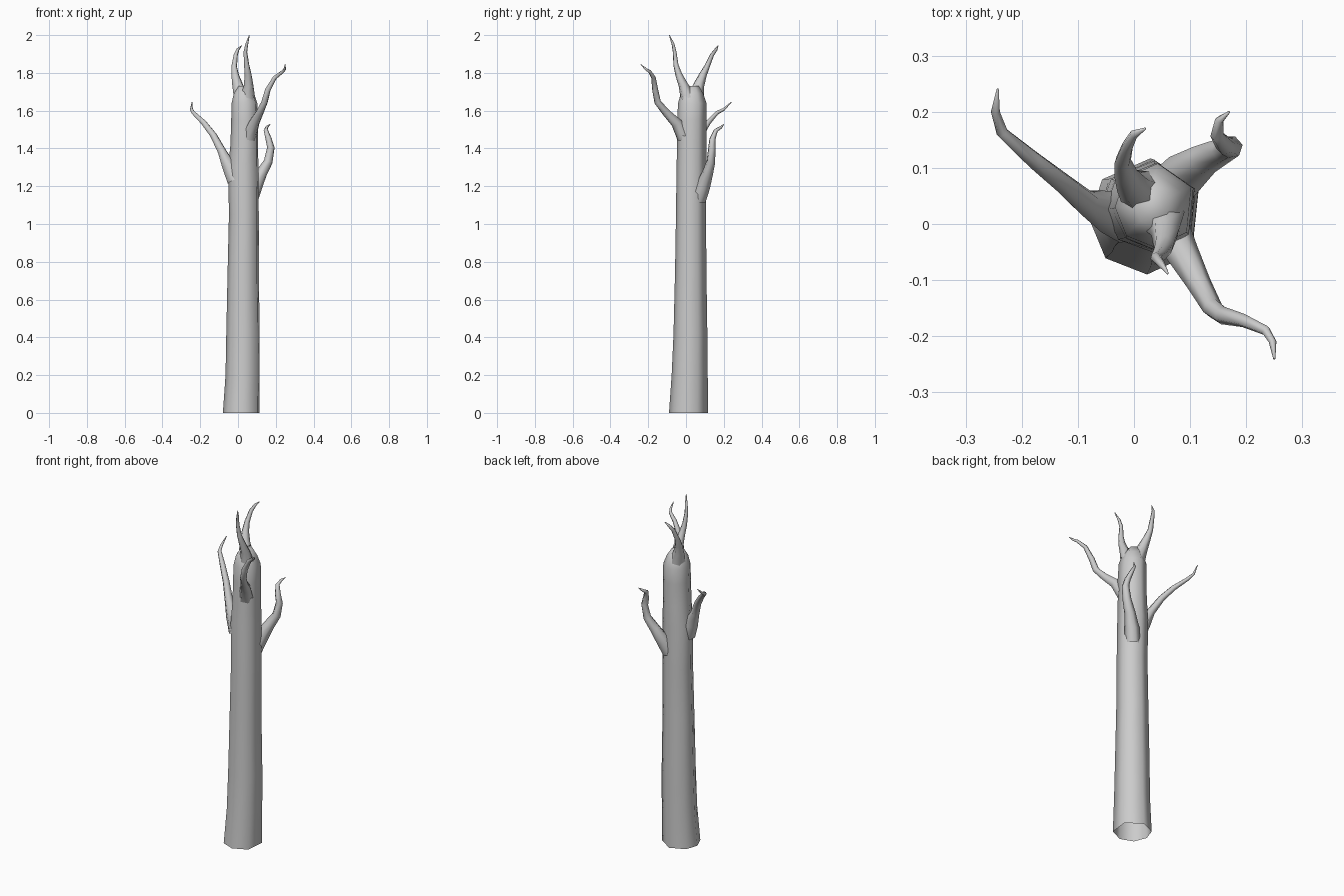
import bpy, bmesh, math
from mathutils import Vector


def loft(name, rings, close_end=True):
    """Skin a list of vertex rings; the start stays open."""
    bm = bmesh.new()
    loops = [[bm.verts.new(p) for p in r] for r in rings]
    n = len(rings[0])
    for a, b in zip(loops, loops[1:]):
        for i in range(n):
            j = (i + 1) % n
            bm.faces.new((a[i], a[j], b[j], b[i]))
    if close_end:
        bm.faces.new(loops[-1])
    for f in bm.faces:
        f.smooth = True
    me = bpy.data.meshes.new(name)
    bm.to_mesh(me)
    bm.free()
    ob = bpy.data.objects.new(name, me)
    bpy.context.collection.objects.link(ob)
    return ob


def branch(name, pts, sides=6):
    """Tapered tube through (x, y, z, radius) points."""
    path = [Vector(p[:3]) for p in pts]
    rings = []
    side = None
    for k, p in enumerate(path):
        t = (path[min(k + 1, len(path) - 1)] - path[max(k - 1, 0)]).normalized()
        ref = side if side else Vector((1, 0.3, 0))
        side = (ref - t * ref.dot(t)).normalized()
        up = t.cross(side)
        r = pts[k][3]
        rings.append([p + r * (math.cos(a) * side + math.sin(a) * up)
                      for a in (i * math.tau / sides for i in range(sides))])
    return loft(name, rings)


# Trunk: seven-sided section fitted to (z, xmin, xmax, ymin, ymax)
section = [(0, .48), (.15, .14), (.53, 0), (.94, .18), (1, .72), (.56, 1), (.12, .82)]
levels = [
    (0, -.08, .115, -.09, .117),
    (.2, -.066, .115, -.076, .115),
    (.42, -.062, .115, -.066, .113),
    (.75, -.055, .11, -.058, .108),
    (1.05, -.048, .11, -.053, .106),
    (1.3, -.052, .108, -.05, .108),
    (1.42, -.04, .106, -.047, .108),
    (1.55, -.036, .106, -.047, .108),
    (1.64, -.034, .102, -.042, .108),
    (1.69, -.022, .085, -.028, .092),
    (1.73, .003, .062, -.005, .068),
]
loft("trunk", [[(x0 + u * (x1 - x0), y0 + v * (y1 - y0), z) for u, v in section]
               for z, x0, x1, y0, y1 in levels])

# Side branches
branch("left_branch", [
    (-.015, .01, 1.23, .045), (-.05, .022, 1.31, .038), (-.085, .037, 1.385, .024),
    (-.13, .075, 1.47, .019), (-.18, .115, 1.535, .016), (-.235, .163, 1.588, .011),
    (-.247, .2, 1.607, .008), (-.243, .24, 1.645, .002)])
branch("front_branch", [
    (.06, -.01, 1.46, .04), (.085, -.05, 1.535, .03), (.115, -.105, 1.59, .022),
    (.14, -.15, 1.645, .018), (.158, -.163, 1.71, .016), (.195, -.172, 1.775, .012),
    (.235, -.19, 1.805, .009), (.247, -.21, 1.818, .007), (.25, -.24, 1.845, .002)])
branch("back_right_branch", [
    (.065, .065, 1.13, .042), (.09, .09, 1.2, .04), (.125, .115, 1.27, .03),
    (.16, .132, 1.33, .024), (.174, .137, 1.405, .02), (.162, .14, 1.45, .017),
    (.148, .158, 1.495, .012), (.152, .185, 1.512, .008), (.17, .2, 1.527, .002)])

# Crown twigs
branch("back_twig", [
    (.02, .05, 1.67, .045), (-.002, .068, 1.735, .03), (-.015, .09, 1.79, .021),
    (-.02, .112, 1.835, .015), (-.012, .138, 1.895, .011), (0, .16, 1.925, .008),
    (.02, .17, 1.945, .002)])
branch("front_twig", [
    (.05, .01, 1.67, .042), (.056, -.014, 1.735, .026), (.053, -.038, 1.79, .019),
    (.046, -.053, 1.84, .014), (.039, -.06, 1.91, .01), (.046, -.068, 1.95, .008),
    (.06, -.088, 2.0, .002)])
